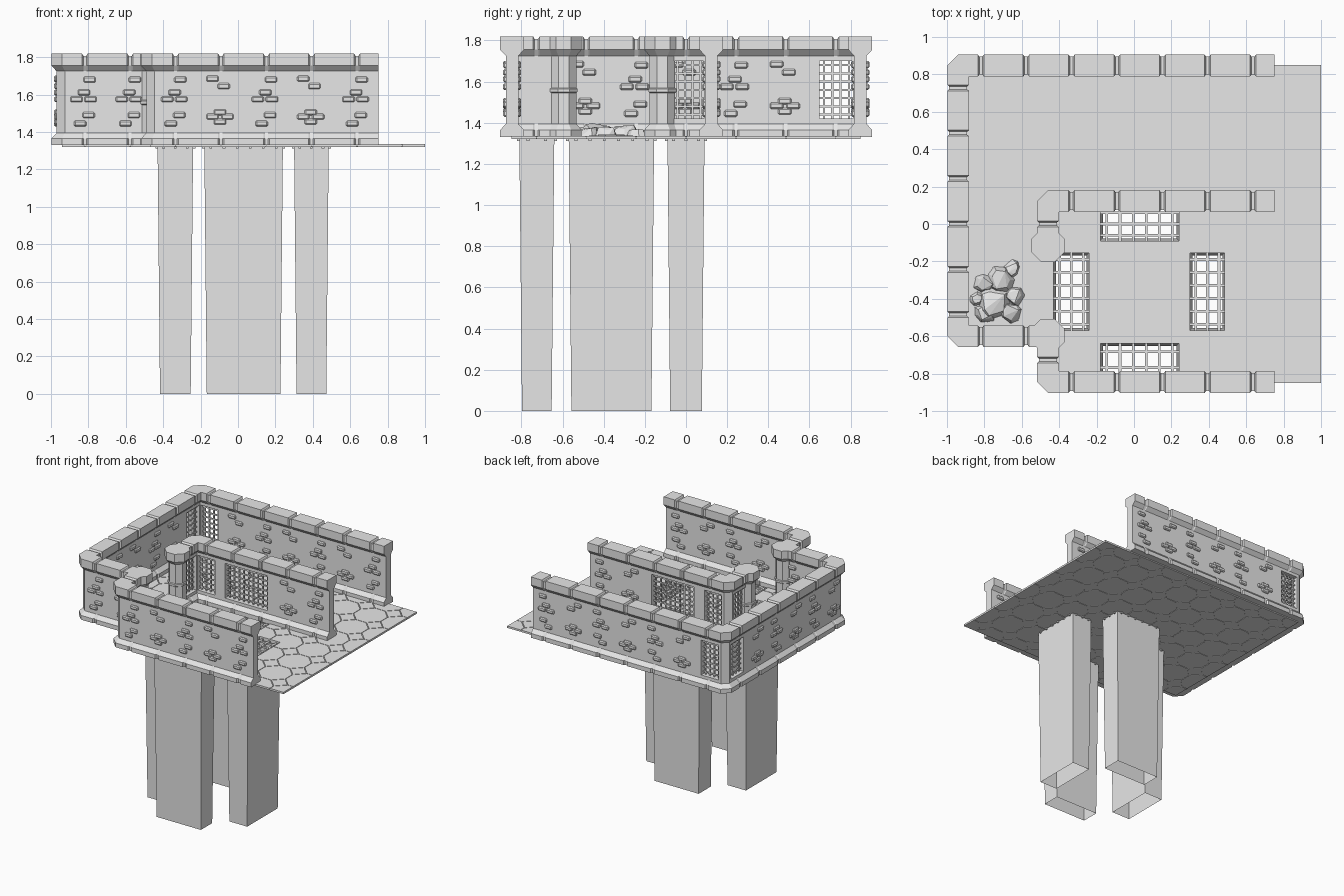
import bpy, bmesh, math, random
from mathutils import Vector

random.seed(4)
if "Cube" in bpy.data.objects:
    bpy.data.objects.remove(bpy.data.objects["Cube"])

stone = bpy.data.materials.new("grey stone")
stone.use_nodes = True
stone.diffuse_color = (0.8, 0.8, 0.8, 1)
stone.node_tree.nodes["Principled BSDF"].inputs["Base Color"].default_value = (0.8, 0.8, 0.8, 1)

STEP = 0.2425
FX0, FX1, FY = -0.94, 1.0, 0.849
GRID_X = [FX0 + STEP * (k + 0.5) for k in range(8)]
GRID_Y = [FY - STEP * (k + 0.5) for k in range(7)]
WIN_Z = (1.42, 1.70)


def finish(name, bm, normals=True):
    if normals:
        bmesh.ops.recalc_face_normals(bm, faces=bm.faces)
    me = bpy.data.meshes.new(name)
    bm.to_mesh(me)
    bm.free()
    me.materials.append(stone)
    ob = bpy.data.objects.new(name, me)
    bpy.context.scene.collection.objects.link(ob)
    return ob


def box(bm, lo, hi):
    vs = bmesh.ops.create_cube(bm, size=1)["verts"]
    for v in vs:
        v.co = Vector([(a + b) / 2 + c * (b - a) for a, b, c in zip(lo, hi, v.co)])


def prism(bm, pts, z0, z1):
    pts = [p for i, p in enumerate(pts) if (Vector(p) - Vector(pts[i - 1])).length > 1e-5]
    if len(pts) < 3:
        return
    low, top = ([bm.verts.new((x, y, z)) for x, y in pts] for z in (z0, z1))
    bm.faces.new(low[::-1])
    bm.faces.new(top)
    for i in range(len(pts)):
        bm.faces.new((low[i - 1], low[i], top[i], top[i - 1]))


def bars(bm, lo, hi, cell, w=0.006, ends=0.0):
    """Crossed square bars filling a flat rectangle; the thin axis is where lo equals hi."""
    axes = [i for i in range(3) if abs(hi[i] - lo[i]) > 1e-6]
    for u, v in (axes, axes[::-1]):
        n = max(2, round((hi[u] - lo[u]) / cell))
        for k in range(n):
            c = lo[u] + (k + 0.5) * (hi[u] - lo[u]) / n
            a, b = [x - w for x in lo], [x + w for x in hi]
            a[u], b[u] = c - w, c + w
            a[v], b[v] = lo[v] - ends, hi[v] + ends
            box(bm, a, b)


def cut(ob, boxes):
    bm = bmesh.new()
    for lo, hi in boxes:
        box(bm, lo, hi)
    cutter = finish("cutter", bm)
    cutter.hide_render = True
    mod = ob.modifiers.new("openings", 'BOOLEAN')
    mod.operation, mod.solver, mod.object = 'DIFFERENCE', 'EXACT', cutter
    bpy.context.view_layer.objects.active = ob
    bpy.ops.object.modifier_apply(modifier=mod.name)
    bpy.data.objects.remove(cutter)


# Floor: thin slab with octagon and diamond tiles, four shaft holes and a corner notch
HOLES = {"north": (-0.18, 0.24, -0.09, 0.09), "south": (-0.18, 0.24, -0.81, -0.64),
         "west": (-0.43, -0.24, -0.57, -0.155), "east": (0.30, 0.485, -0.57, -0.155)}
openings = [((a, c, 1.2), (b, d, 1.45)) for a, b, c, d in HOLES.values()]
openings.append(((-1.1, -1.0, 1.2), (-0.47, -0.62, 1.45)))

bm = bmesh.new()
box(bm, (FX0, -FY, 1.324), (FX1, FY, 1.331))
cut(finish("floor_slab", bm), openings)

bm = bmesh.new()
clamp = lambda x, y: (min(max(x, FX0), FX1), min(max(y, -FY), FY))
D, GAP = 0.075, 0.004
for x in GRID_X:
    for y in GRID_Y:
        prism(bm, [(x + D - GAP, y), (x, y + D - GAP), (x - D + GAP, y), (x, y - D + GAP)], 1.321, 1.336)
r = STEP / 2 - GAP / 2
a = STEP / 2 - D - GAP / 2
for i in range(9):
    for j in range(8):
        x, y = FX0 + i * STEP, FY - j * STEP
        ring = [(r, -a), (r, a), (a, r), (-a, r), (-r, a), (-r, -a), (-a, -r), (a, -r)]
        prism(bm, [clamp(x + p, y + q) for p, q in ring], 1.321, 1.336)
cut(finish("floor_tiles", bm), openings)

# Centre medallion
bm = bmesh.new()
for rad, top in ((0.115, 1.339), (0.07, 1.343)):
    prism(bm, [(0.03 + rad * math.cos(math.pi * (k + 0.5) / 4), -0.364 + rad * math.sin(math.pi * (k + 0.5) / 4))
               for k in range(8)], 1.33, top)
finish("centre_medallion", bm)

# Tapered open shafts below the floor, each under a grate
for side, (x0, x1, y0, y1) in HOLES.items():
    bm = bmesh.new()
    loops = []
    for z, t in ((1.325, 0.0), (0.0, 0.013)):
        loops.append([bm.verts.new(p) for p in ((x0 + t, y0 + t, z), (x1 - t, y0 + t, z),
                                                (x1 - t, y1 - t, z), (x0 + t, y1 - t, z))])
    for k in range(4):
        bm.faces.new((loops[1][k - 1], loops[1][k], loops[0][k], loops[0][k - 1]))
    finish(side + "_shaft", bm, False)
    bm = bmesh.new()
    bars(bm, (x0, y0, 1.318), (x1, y1, 1.318), 0.07, 0.007, 0.012)
    finish(side + "_floor_grate", bm)

# Walls: moulded profile swept along a path, pinched at the block joints
HALF = [(0.058, 1.33), (0.058, 1.365), (0.03, 1.395), (0.03, 1.725), (0.058, 1.755), (0.058, 1.82)]
PINCH = [(0.048, 1.33), (0.048, 1.365), (0.03, 1.395), (0.03, 1.725), (0.048, 1.755), (0.048, 1.807)]
loop_of = lambda half: half + [(-t, z) for t, z in half[::-1]]


def wall(name, path):
    path = [Vector(p) for p in path]
    dirs = [(q - p).normalized() for p, q in zip(path, path[1:])]
    right = lambda d: Vector((d.y, -d.x))
    stations = []

    def straight(c, d, half):
        stations.append([(*(c + right(d) * t), z) for t, z in loop_of(half)])

    straight(path[0], dirs[0], HALF)
    for i, d in enumerate(dirs):
        p, q = path[i], path[i + 1]
        axis = 0 if abs(d.x) > 0.5 else 1
        joints = sorted(abs(g - p[axis]) for g in (GRID_X, GRID_Y)[axis] if (g - p[axis]) * d[axis] > 0)
        for s in joints:
            if 0.07 < s < (q - p).length - 0.07:
                for off, half in ((-0.016, HALF), (-0.008, PINCH), (0.008, PINCH), (0.016, HALF)):
                    straight(p + d * (s + off), d, half)
        if i + 1 < len(dirs):  # corner: chamfered outside, square inside
            e = dirs[i + 1]
            for along in (-d, e):
                stations.append([(*(q + (right(d) + right(e)) * t + along * (0.5 * (t + 0.058) if t > 0 else 0)), z)
                                 for t, z in loop_of(HALF)])
    straight(path[-1], dirs[-1], HALF)
    bm = bmesh.new()
    rings = [[bm.verts.new(p) for p in st] for st in stations]
    for r0, r1 in zip(rings, rings[1:]):
        for k in range(len(r0)):
            bm.faces.new((r0[k - 1], r0[k], r1[k], r1[k - 1]))
    bm.faces.new(rings[0])
    bm.faces.new(rings[-1][::-1])
    bmesh.ops.remove_doubles(bm, verts=bm.verts, dist=1e-5)
    return finish(name, bm)


YN, YM, YS, XW, XM, XE = 0.847, 0.123, -0.845, -0.94, -0.46, 0.75
outer = wall("outer_wall", [(XE, YN), (XW, YN), (XW, -0.60), (-0.48, -0.60)])
middle = wall("middle_wall", [(XE, YM), (XM, YM), (XM, -0.10)])
front = wall("front_wall", [(XM, -0.62), (XM, YS), (XE, YS)])

# Barred windows: (wall, axis the window runs along, fixed coordinate, from, to)
WINDOWS = [(outer, 0, YN, -0.905, -0.75), (outer, 1, XW, 0.65, 0.812),
           (middle, 0, YM, -0.425, -0.27), (middle, 0, YM, -0.18, 0.20), (middle, 1, XM, -0.06, 0.088)]
for ob in (outer, middle):
    holes = []
    for w, axis, c, s0, s1 in WINDOWS:
        if w == ob:
            lo, hi = [s0, c - 0.05], [s1, c + 0.05]
            if axis:
                lo, hi = lo[::-1], hi[::-1]
            holes.append(((*lo, WIN_Z[0]), (*hi, WIN_Z[1])))
    cut(ob, holes)
bm = bmesh.new()
for w, axis, c, s0, s1 in WINDOWS:
    lo, hi = ((c, s0), (c, s1)) if axis else ((s0, c), (s1, c))
    bars(bm, (*lo, WIN_Z[0]), (*hi, WIN_Z[1]), 0.042, 0.005)
finish("window_bars", bm)

# Raised bricks in two alternating clusters on both faces of each wall
CLUSTERS = [[(0.03, 1.68), (0, 1.612), (-0.04, 1.575), (0.035, 1.575), (0.025, 1.49), (-0.02, 1.445)],
            [(-0.04, 1.685), (0.02, 1.645), (0, 1.505), (-0.04, 1.482), (0.04, 1.482), (0, 1.455)]]
RUNS = [(0, YN, GRID_X[:7]), (1, XW, GRID_Y[:6]), (0, -0.60, GRID_X[:2]),
        (0, YM, GRID_X[2:7]), (0, YS, GRID_X[2:7])]
bm = bmesh.new()
for axis, c, centres in RUNS:
    for k, g in enumerate(centres):
        for ds, z in CLUSTERS[k % 2 if len(centres) > 2 else 0]:
            s = g - 0.005 + ds
            if any(ax == axis and cc == c and s0 - 0.045 < s < s1 + 0.045 for _, ax, cc, s0, s1 in WINDOWS):
                continue
            for side in (-1, 1):
                m = c + side * 0.034
                lo, hi = [s - 0.033, m - 0.01], [s + 0.033, m + 0.01]
                if axis:
                    lo, hi = lo[::-1], hi[::-1]
                box(bm, (*lo, z - 0.016), (*hi, z + 0.016))
bricks = finish("wall_bricks", bm)
bevel = bricks.modifiers.new("worn_edges", 'BEVEL')
bevel.width, bevel.segments = 0.007, 1

# Octagonal gate columns with base, middle band and cap
RINGS = [(0.088, 1.33), (0.088, 1.365), (0.062, 1.395), (0.062, 1.545), (0.068, 1.55), (0.068, 1.565),
         (0.062, 1.57), (0.062, 1.725), (0.088, 1.755), (0.088, 1.82)]
for name, cy in (("rear_gate_column", -0.115), ("front_gate_column", -0.595)):
    bm = bmesh.new()
    rings = [[bm.verts.new((XM + rad / math.cos(math.pi / 8) * math.cos(math.pi * (k + 0.5) / 4),
                            cy + rad / math.cos(math.pi / 8) * math.sin(math.pi * (k + 0.5) / 4), z))
              for k in range(8)] for rad, z in RINGS]
    for r0, r1 in zip(rings, rings[1:]):
        for k in range(8):
            bm.faces.new((r0[k - 1], r0[k], r1[k], r1[k - 1]))
    bm.faces.new(rings[0][::-1])
    bm.faces.new(rings[-1])
    finish(name, bm)

# Rubble heap: flat faceted stones
bm = bmesh.new()
STONES = [(-0.75, -0.42, 0.10), (-0.71, -0.30, 0.08), (-0.64, -0.38, 0.06), (-0.80, -0.32, 0.06),
          (-0.80, -0.48, 0.06), (-0.66, -0.47, 0.06), (-0.65, -0.24, 0.05), (-0.84, -0.40, 0.04)]
for x, y, rad in STONES:
    vs = []
    for k in range(7):
        ang = k * math.tau / 7 + random.uniform(-0.3, 0.3)
        for z, f in ((1.33, 1.0), (1.345 + rad * random.uniform(0.25, 0.6), 0.7)):
            q = rad * f * random.uniform(0.8, 1.1)
            vs.append(bm.verts.new((x + q * math.cos(ang), y + q * math.sin(ang), z)))
    res = bmesh.ops.convex_hull(bm, input=vs)
    bmesh.ops.delete(bm, geom=[v for v in res["geom_interior"] if isinstance(v, bmesh.types.BMVert)], context='VERTS')
finish("rubble", bm)
